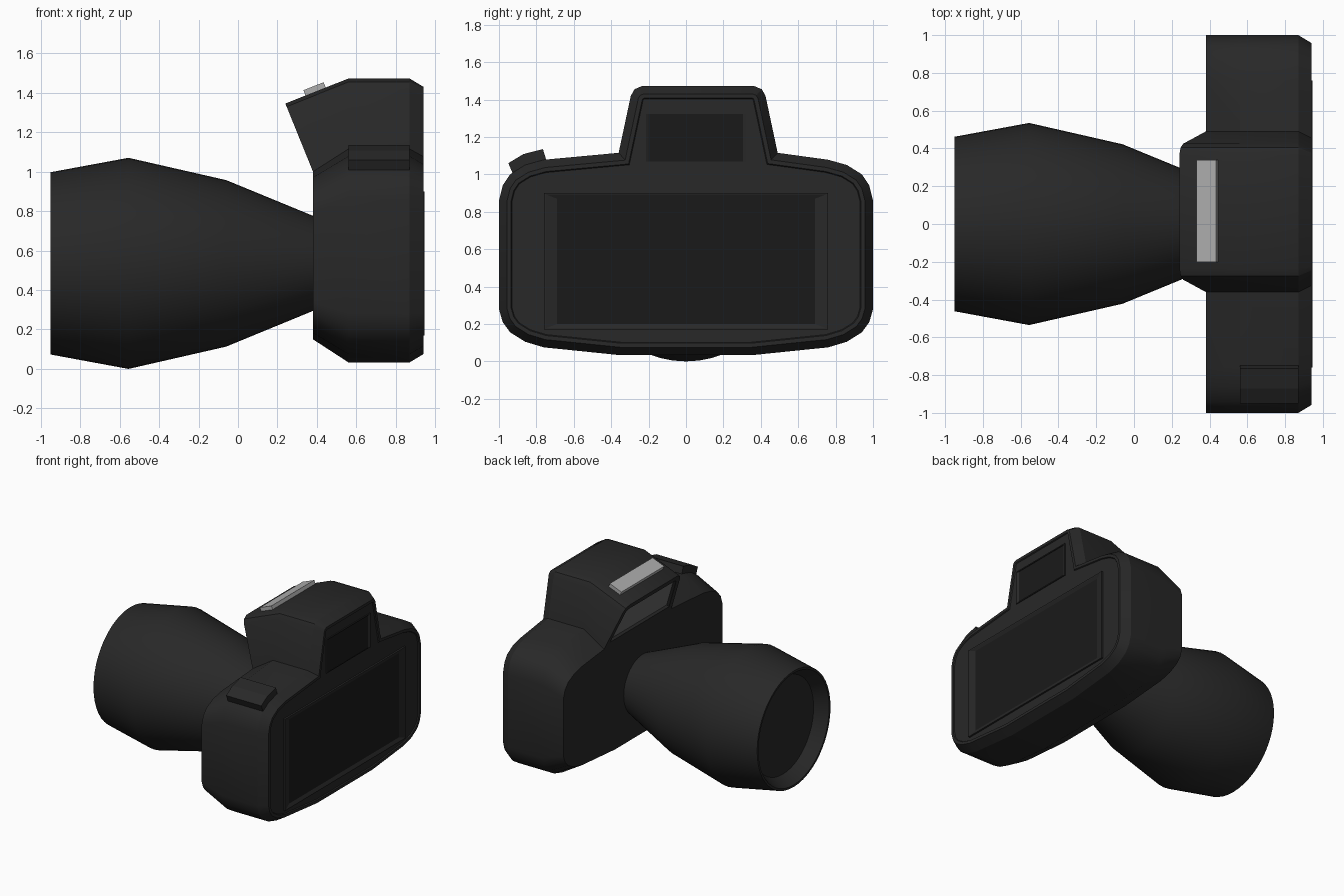
import bpy, bmesh, math
from mathutils import Matrix, Vector

if "Cube" in bpy.data.objects:
    bpy.data.objects.remove(bpy.data.objects["Cube"])


def material(name, v):
    m = bpy.data.materials.new(name)
    m.diffuse_color = (v, v, v, 1)
    m.use_nodes = True
    m.node_tree.nodes["Principled BSDF"].inputs["Base Color"].default_value = m.diffuse_color
    return m


BLACK = material("black_plastic", 0.021)
SCREEN = material("dark_glass", 0.010)
WINDOW = material("grey_glass", 0.13)
LIGHT = material("light_grey", 0.42)


def finish(name, bm, mats, smooth=None):
    bmesh.ops.recalc_face_normals(bm, faces=bm.faces) if smooth is None else None
    me = bpy.data.meshes.new(name)
    bm.to_mesh(me)
    bm.free()
    for m in mats:
        me.materials.append(m)
    ob = bpy.data.objects.new(name, me)
    bpy.context.collection.objects.link(ob)
    if smooth:
        bpy.ops.object.select_all(action='DESELECT')
        ob.select_set(True)
        bpy.context.view_layer.objects.active = ob
        bpy.ops.object.shade_smooth_by_angle(angle=math.radians(smooth))
    return ob


def loft(bm, sections):
    rings = [[bm.verts.new(p) for p in s] for s in sections]
    for a, b in zip(rings, rings[1:]):
        for i in range(len(a)):
            j = (i + 1) % len(a)
            bm.faces.new((a[i], a[j], b[j], b[i]))
    return rings


def inset(bm, face, thickness, depth=0.0):
    bmesh.ops.inset_region(bm, faces=[face], thickness=thickness, depth=depth,
                           use_even_offset=True)


# Body: the rear outline in (y, z), lofted forwards to a shallower front
HC = 0.065   # centre of the viewfinder hump
BASE = 1.115
lower = [(0.35, 0.033), (0.76, 0.075), (0.86, 0.105), (0.94, 0.155), (0.98, 0.21),
         (1.0, 0.28), (1.0, 0.86), (0.98, 0.94), (0.94, 1.0), (0.86, 1.05), (0.76, 1.078)]
hump_half = [(0.425, BASE), (0.36, 1.42), (0.34, 1.455), (0.30, 1.472)]
hump = [(HC + y, z) for y, z in hump_half] + [(HC - y, z) for y, z in hump_half[::-1]]
outline = lower + hump + [(-y, z) for y, z in lower[::-1]]


def front_point(y, z):
    if z <= BASE:
        return (0.38, y, 0.15 + (z - 0.033) / (BASE - 0.033) * 0.85)
    t = (z - BASE) / (1.472 - BASE)
    return (0.38 - 0.14 * t, y, 1.0 + 0.345 * t)


bm = bmesh.new()
rings = loft(bm, [[front_point(y, z) for y, z in outline],
                  [(0.56, y, z) for y, z in outline],
                  [(0.87, y, z) for y, z in outline]])
n, h = len(lower), len(hump)
front = rings[0]
bm.faces.new(front[:n + 1] + front[n + h - 1:])
hump_front = bm.faces.new(front[n:n + h])
back = bm.faces.new(rings[2])
bmesh.ops.recalc_face_normals(bm, faces=bm.faces)
# chamfered rear edge with a shallow stepped back plate
inset(bm, back, 0.042, 0.07)
inset(bm, back, 0.022)
inset(bm, back, 0.005, -0.008)
# recessed window in the sloping hump front
inset(bm, hump_front, 0.045)
inset(bm, hump_front, 0.004, -0.02)
hump_front.material_index = 1
finish("camera_body", bm, [BLACK, WINDOW], 30)

# Lens barrel: revolved profile (x, radius) with recessed front glass
profile = [(0.42, 0.224), (0.38, 0.241), (-0.06, 0.422), (-0.555, 0.535),
           (-0.95, 0.462), (-0.95, 0.445), (-0.855, 0.385)]
SEG = 48
bm = bmesh.new()
rings = loft(bm, [[(x, r * math.cos(2 * math.pi * i / SEG),
                    0.535 + r * math.sin(2 * math.pi * i / SEG)) for i in range(SEG)]
                  for x, r in profile])
bm.faces.new(rings[0])
bm.faces.new(rings[-1])
bmesh.ops.recalc_face_normals(bm, faces=bm.faces)
finish("lens_barrel", bm, [BLACK], 30)


# Rear display and viewfinder: raised frames around sunken dark glass
def framed_panel(name, outer, inner, top, floor):
    def rect(x, r):
        y0, y1, z0, z1 = r
        return [(x, y0, z0), (x, y1, z0), (x, y1, z1), (x, y0, z1)]
    bm = bmesh.new()
    lip = [outer[0] + 0.012, outer[1] - 0.012, outer[2] + 0.008, outer[3] - 0.008]
    rings = loft(bm, [rect(0.92, outer), rect(top, outer), rect(top, lip),
                      rect(floor, inner)])
    bm.faces.new(rings[0])
    bm.faces.new(rings[-1]).material_index = 1
    finish(name, bm, [BLACK, SCREEN])


framed_panel("rear_display", (-0.76, 0.76, 0.17, 0.90), (-0.69, 0.69, 0.20, 0.87), 0.946, 0.934)
framed_panel("viewfinder", (-0.225, 0.33, 1.06, 1.33), (-0.20, 0.305, 1.063, 1.322), 0.94, 0.933)

# Shutter button: short prism lying on the rounded shoulder
button = [(-0.95, 1.06), (-0.87, 1.108), (-0.765, 1.135), (-0.745, 1.07), (-0.84, 1.03), (-0.92, 0.99)]
bm = bmesh.new()
for ring in loft(bm, [[(x, y, z) for y, z in button] for x in (0.56, 0.87)]):
    bm.faces.new(ring)
finish("shutter_button", bm, [BLACK])

# Accessory bar on the sloping hump top
bm = bmesh.new()
bmesh.ops.create_cube(bm, size=1)
bm.transform(Matrix.Translation(Vector((0.389, 0.07, 1.417)))
             @ Matrix.Rotation(-math.atan2(0.127, 0.32), 4, 'Y')
             @ Matrix.Diagonal((0.11, 0.54, 0.034, 1)))
finish("top_bar", bm, [LIGHT])
